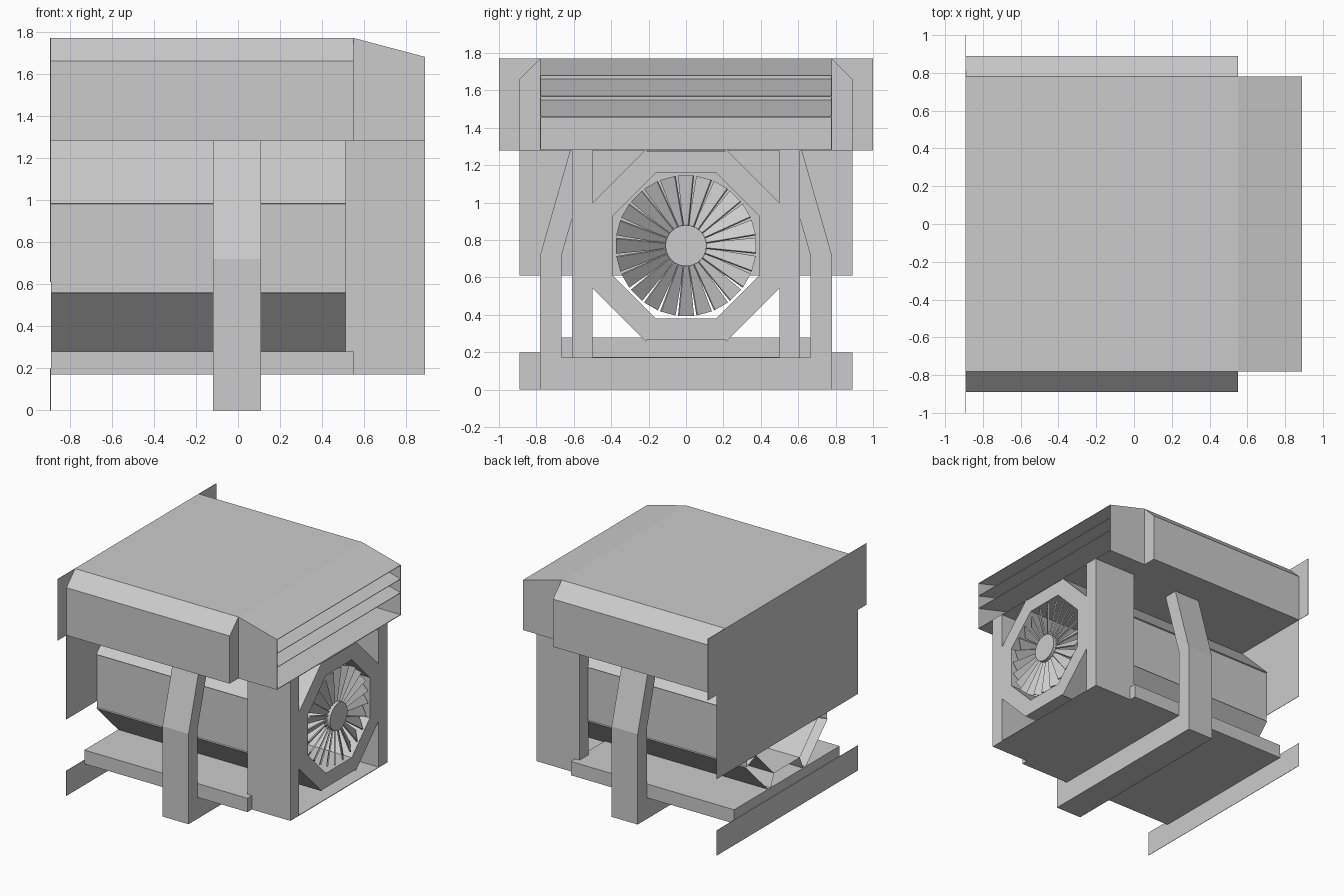
import bpy, bmesh, math
from mathutils import Vector, Matrix

if "Cube" in bpy.data.objects:
    bpy.data.objects.remove(bpy.data.objects["Cube"], do_unlink=True)

GREY = (0.6, 0.6, 0.6, 1)
metal = bpy.data.materials.new("plain grey metal")
metal.use_nodes = True
metal.diffuse_color = GREY
metal.node_tree.nodes["Principled BSDF"].inputs["Base Color"].default_value = GREY


def finish(name, bm, recalc=True):
    if recalc:
        bmesh.ops.recalc_face_normals(bm, faces=bm.faces)
    mesh = bpy.data.meshes.new(name)
    bm.to_mesh(mesh)
    bm.free()
    mesh.materials.append(metal)
    obj = bpy.data.objects.new(name, mesh)
    bpy.context.collection.objects.link(obj)
    return obj


def add_box(bm, x0, x1, y0, y1, z0, z1):
    m = Matrix.Translation(((x0 + x1) / 2, (y0 + y1) / 2, (z0 + z1) / 2))
    m = m @ Matrix.Diagonal((x1 - x0, y1 - y0, z1 - z0, 1))
    bmesh.ops.create_cube(bm, size=1, matrix=m)


def add_prism(bm, profile, start, end, axis="x", open_start=False):
    """Extrude a closed 2D profile, in (y, z) along x or in (x, z) along y."""
    place = (lambda p, d: (d, p[0], p[1])) if axis == "x" else (lambda p, d: (p[0], d, p[1]))
    a = [bm.verts.new(place(p, start)) for p in profile]
    b = [bm.verts.new(place(p, end)) for p in profile]
    if not open_start:
        bm.faces.new(a)
    bm.faces.new(b[::-1])
    for i in range(len(a)):
        j = (i + 1) % len(a)
        bm.faces.new((a[i], b[i], b[j], a[j]))


BACK, FRONT, STEP = -0.89, 0.89, 0.55
AXIS_Z = 0.77

# Main hood with chamfered top edges
bm = bmesh.new()
half = [(0.89, 1.28), (0.89, 1.66), (0.78, 1.77)]
add_prism(bm, half + [(-y, z) for y, z in reversed(half)], BACK, STEP)
finish("hood", bm)

# Intake: side cheeks, floor and sloping louvres
bm = bmesh.new()
cheek = [(STEP, 1.28), (FRONT, 1.28), (FRONT, 1.68), (STEP, 1.77)]
for side in (-1, 1):
    add_prism(bm, cheek, side * 0.776, side * 0.78, "y")
add_box(bm, STEP, FRONT, -0.776, 0.776, 1.28, 1.285)
finish("intake_housing", bm)

bm = bmesh.new()
for low in (1.68, 1.57, 1.46):
    slat = [(STEP, low + 0.09), (FRONT, low), (FRONT, low - 0.004), (STEP, low + 0.086)]
    add_prism(bm, slat, -0.778, 0.778, "y")
finish("intake_louvres", bm)

# Rear wall plates
bm = bmesh.new()
edge = [(0.89, 0.61), (0.89, 1.28), (1.0, 1.28), (1.0, 1.77)]
add_prism(bm, edge + [(-y, z) for y, z in reversed(edge)], BACK - 0.003, BACK)
finish("upper_rear_plate", bm)
bm = bmesh.new()
add_box(bm, BACK - 0.003, BACK, -0.89, 0.89, 0, 0.2)
finish("lower_rear_plate", bm)

# Base tray and the floor under the fan
bm = bmesh.new()
add_box(bm, BACK, STEP, -0.665, 0.665, 0.17, 0.28)
finish("base_tray", bm)
bm = bmesh.new()
add_box(bm, STEP, FRONT, -0.61, 0.61, 0.17, 0.175)
finish("fan_floor", bm)

# Pillars beside the fan
for side, name in ((-1, "right_pillar"), (1, "left_pillar")):
    bm = bmesh.new()
    add_box(bm, 0.51, FRONT, *sorted((side * 0.5, side * 0.61)), 0.17, 1.28)
    finish(name, bm)

# Cradle: cross bar with two bent struts
bm = bmesh.new()
add_box(bm, -0.12, 0.11, -0.78, 0.78, 0, 0.17)
strut = [(0.665, 0.17), (0.78, 0.17), (0.78, 0.72), (0.62, 1.28), (0.505, 1.28), (0.665, 0.72)]
for side in (-1, 1):
    add_prism(bm, [(side * y, z) for y, z in strut], -0.12, 0.11)
finish("cradle", bm)

# Octagonal duct from eight panels, the diagonal ones standing slightly proud
bm = bmesh.new()
for i in range(8):
    outer = 0.515 if i % 2 else 0.505
    w = 0.212
    section = [(0.39, -0.162), (outer, -w), (outer, w), (0.39, 0.162)]
    c, s = math.cos(i * math.pi / 4), math.sin(i * math.pi / 4)
    ring = [(r * c - t * s, AXIS_Z + r * s + t * c) for r, t in section]
    add_prism(bm, ring, BACK, FRONT, open_start=True)
finish("duct_panels", bm)

# Fan hub
BLADES = 24
bm = bmesh.new()
turn = Matrix.Translation((0.86, 0, AXIS_Z)) @ Matrix.Rotation(math.pi / 2, 4, "Y")
bmesh.ops.create_cone(bm, cap_ends=True, segments=BLADES, radius1=0.11, radius2=0.11,
                      depth=0.058, matrix=turn)
finish("fan_hub", bm)

# Pitched, tapering fan blades
bm = bmesh.new()
pitch = Matrix.Rotation(math.radians(35), 4, "Z")
for i in range(BLADES):
    place = Matrix.Translation((0.855, 0, AXIS_Z)) @ Matrix.Rotation(i * math.tau / BLADES, 4, "X")
    blade = bmesh.ops.create_cube(bm, size=1)["verts"]
    for v in blade:
        tip = v.co.z > 0
        width = 0.098 if tip else 0.032
        flat = Vector((v.co.x * 0.01, v.co.y * width, 0))
        v.co = place @ (pitch.inverted() @ flat + Vector((0, 0, 0.375 if tip else 0.1)))
finish("fan_blades", bm)
